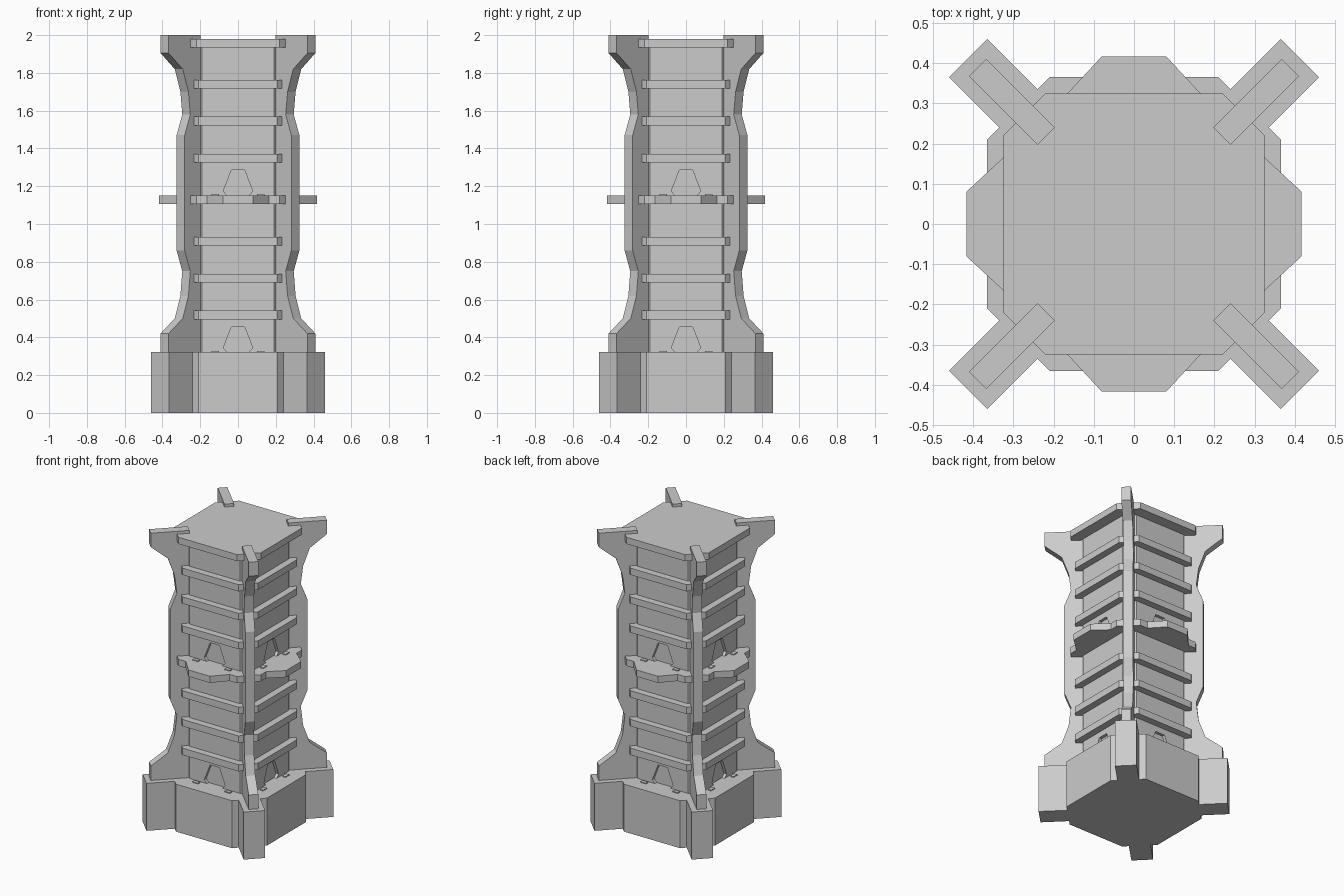
import bpy, bmesh
from math import pi, sqrt
from mathutils import Matrix

if "Cube" in bpy.data.objects:
    bpy.data.objects.remove(bpy.data.objects["Cube"])


def prism(name, pts, depth, matrix=Matrix()):
    """Extrude a flat outline along local z, then place it."""
    bm = bmesh.new()
    face = bm.faces.new([bm.verts.new((x, y, 0)) for x, y in pts])
    ext = bmesh.ops.extrude_face_region(bm, geom=[face])
    verts = [v for v in ext["geom"] if isinstance(v, bmesh.types.BMVert)]
    bmesh.ops.translate(bm, verts=verts, vec=(0, 0, depth))
    bmesh.ops.recalc_face_normals(bm, faces=bm.faces[:])
    bm.transform(matrix)
    me = bpy.data.meshes.new(name)
    bm.to_mesh(me)
    bm.free()
    ob = bpy.data.objects.new(name, me)
    bpy.context.collection.objects.link(ob)
    return ob


def four_fold(points):
    """Repeat one side's outline points around the four sides."""
    out = []
    for _ in range(4):
        out += points
        points = [(-y, x) for x, y in points]
    return out


def slab(name, side, z0, z1):
    return prism(name, four_fold(side), z1 - z0, Matrix.Translation((0, 0, z0)))


# Base with four corner buttresses
slab("base", [(.365, .21), (.335, .24), (.46, .365),
              (.365, .46), (.24, .335), (.21, .365)], 0, .322)

# Tower shaft, thin ledges, balcony and roof slab
shaft = slab("shaft", [(.25, .19), (.19, .25)], .30, 1.95)
for i, z in enumerate((.495, .69, .885, 1.325, 1.522, 1.717)):
    slab(f"ledge_{i + 1}", [(.297, .21), (.21, .297)], z, z + .046)
slab("balcony", [(.325, -.165), (.417, -.08), (.417, .08),
                 (.325, .165), (.325, .22), (.22, .325)], 1.107, 1.152)
slab("roof_slab", [(.325, .22), (.22, .325)], 1.935, 1.98)

# Corner fins: outer silhouette as (x reach in front view, height)
HALF = .03
reach = [(.41, .30), (.41, .42), (.335, .50), (.305, .62), (.295, .75),
         (.325, .86), (.325, 1.47), (.295, 1.58), (.305, 1.70),
         (.335, 1.82), (.41, 1.905), (.41, 2.0)]
fin = [(.309, .30)] + [(x * sqrt(2) - HALF, z) for x, z in reach] + [(.309, 2.0)]
upright = Matrix.Rotation(pi / 2, 4, 'X')
for k in range(4):
    turn = Matrix.Rotation(pi / 4 + k * pi / 2, 4, 'Z')
    prism(f"corner_fin_{k + 1}", fin, 2 * HALF,
          turn @ Matrix.Translation((0, HALF, 0)) @ upright)

# Doorways and small floor pads on each side of both storeys
door = [(-.058, -.01), (.058, -.01), (.058, 0), (.078, .022),
        (.035, .133), (-.035, .133), (-.078, .022), (-.058, 0)]
for storey, z in (("lower", .322), ("upper", 1.152)):
    for k in range(4):
        turn = Matrix.Rotation(k * pi / 2, 4, 'Z')
        cut = prism(f"{storey}_door_cutter_{k + 1}", door, .05,
                    turn @ Matrix.Translation((0, -.23, z)) @ upright)
        cut.hide_render = True
        cut.hide_set(True)
        mod = shaft.modifiers.new(cut.name, 'BOOLEAN')
        mod.operation, mod.solver, mod.object = 'DIFFERENCE', 'EXACT', cut
        for s in (-1, 1):
            prism(f"{storey}_pad_{k + 1}_{'left' if s < 0 else 'right'}",
                  [(-.02, -.012), (.02, -.012), (.02, .012), (-.02, .012)], .006,
                  turn @ Matrix.Translation((s * .12, -.275, z)))
